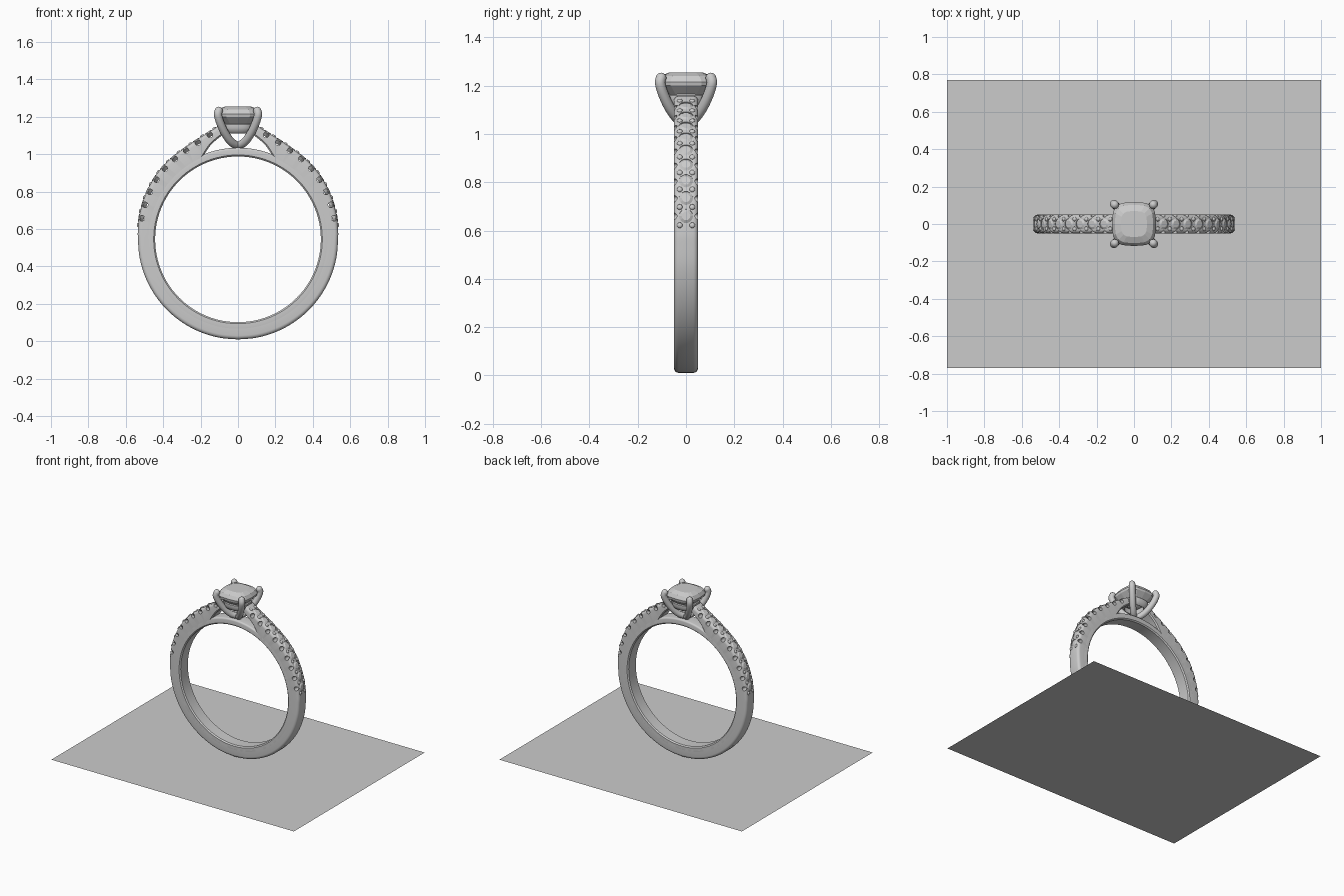
import bpy, bmesh
from math import sin, cos, pi, atan2, radians, copysign
from mathutils import Vector, Matrix

if "Cube" in bpy.data.objects:
    bpy.data.objects.remove(bpy.data.objects["Cube"])

CZ, W = 0.545, 0.05          # ring centre height, half width of the band


def make(name, bm, angle=35):
    bmesh.ops.recalc_face_normals(bm, faces=bm.faces)
    me = bpy.data.meshes.new(name)
    bm.to_mesh(me)
    bm.free()
    ob = bpy.data.objects.new(name, me)
    bpy.context.collection.objects.link(ob)
    if angle:
        smooth(ob, angle)
    return ob


def smooth(ob, angle):
    bpy.ops.object.select_all(action='DESELECT')
    ob.select_set(True)
    bpy.context.view_layer.objects.active = ob
    bpy.ops.object.shade_smooth_by_angle(angle=radians(angle))


def loft(bm, rings, closed=False, caps=True):
    vs = [[bm.verts.new(p) for p in r] for r in rings]
    n = len(vs[0])
    for a, b in zip(vs, vs[1:] + (vs[:1] if closed else [])):
        for i in range(n):
            bm.faces.new((a[i], a[(i + 1) % n], b[(i + 1) % n], b[i]))
    if caps and not closed:
        bm.faces.new(vs[0])
        bm.faces.new(vs[-1])


def section(inner, outer, r=0.02):
    # flat sides, softened inside corners, rounded outside corners
    d = (outer - inner).normalized()
    L = (outer - inner).length
    pts = [(-W, 0.008), (-W + 0.008, 0), (W - 0.008, 0), (W, 0.008)]
    arc = [(W - r + r * cos(k * pi / 8), L - r + r * sin(k * pi / 8)) for k in range(5)]
    pts += arc + [(-y, h) for y, h in reversed(arc)]
    return [inner + d * h + Vector((0, y, 0)) for y, h in pts]


def polar(r, a):
    return Vector((r * cos(a), 0, CZ + r * sin(a)))


def spline(pts, n=6):
    out = []
    for i in range(len(pts) - 1):
        p0, p1, p2, p3 = (pts[max(i - 1, 0)], pts[i], pts[i + 1], pts[min(i + 2, len(pts) - 1)])
        for k in range(n):
            t = k / n
            out.append(0.5 * (2 * p1 + (p2 - p0) * t + (2 * p0 - 5 * p1 + 4 * p2 - p3) * t * t
                              + (3 * p1 - p0 - 3 * p2 + p3) * t ** 3))
    return out + [pts[-1]]


def flip(v):
    return Vector((-v.x, v.y, v.z))


# Ground sheet
bm = bmesh.new()
bm.faces.new([bm.verts.new((x, y, 0)) for x, y in ((-1, -.77), (1, -.77), (1, .77), (-1, .77))])
make("ground_sheet", bm, 0)

# Inner ring, forming the bridge below the head
bm = bmesh.new()
loft(bm, [section(polar(.443, a * pi / 48), polar(.49, a * pi / 48), .012) for a in range(96)], closed=True)
make("inner_ring", bm)

# Band with raised shoulders
shoulder = [(.535, .60), (.526, .68), (.502, .765), (.466, .845), (.415, .92),
            (.35, .985), (.27, 1.045), (.19, 1.098), (.095, 1.157)]
low = [polar(.535, radians(a)) for a in range(-90, 1, 10)]
out_keys = low + [Vector((x, 0, z)) for x, z in shoulder]
in_keys = [polar(.455, atan2(p.z - CZ, p.x)) for p in out_keys[:-2]]
in_keys += [Vector((.148, 0, 1.046)), Vector((.08, 0, 1.105))]
outer, inner = spline(out_keys), spline(in_keys)
right = [section(i, o) for i, o in zip(inner, outer)]
left = [section(flip(i), flip(o)) for i, o in zip(inner, outer)]
bm = bmesh.new()
loft(bm, left[::-1] + right[1:])
band = make("band", bm, 0)


# Evenly spaced places along the shoulder: position and outward direction
def along(dist):
    path = outer[len(low) * 6:]
    for a, b in zip(path, path[1:]):
        s = (b - a).length
        if dist <= s:
            t = (b - a).normalized()
            return a + t * dist, Vector((t.z, 0, -t.x))
        dist -= s
    t = (path[-1] - path[-2]).normalized()
    return path[-1], Vector((t.z, 0, -t.x))


STEP = 0.0765


def places(first, count):
    for k in range(count):
        p, n = along(first + k * STEP)
        for f in (lambda v: v, flip):
            q, m = f(p), f(n)
            yield q, m, Matrix.Translation(q) @ m.to_track_quat('Z', 'Y').to_matrix().to_4x4()


# Scalloped seats cut through the band under every small stone
bm = bmesh.new()
for p, n, m in places(.06, 9):
    across = Matrix.Translation(p - n * .016) @ Matrix.Rotation(pi / 2, 4, 'X')
    bmesh.ops.create_cone(bm, cap_ends=True, segments=16, radius1=.015, radius2=.015, depth=.2, matrix=across)
    bmesh.ops.create_cone(bm, cap_ends=True, segments=20, radius1=.029, radius2=.029, depth=.05,
                          matrix=m @ Matrix.Translation((0, 0, .005)))
cutter = make("seat_cutter", bm, 0)
cutter.hide_render = True
mod = band.modifiers.new("seats", 'BOOLEAN')
mod.operation, mod.object, mod.solver, mod.use_self = 'DIFFERENCE', cutter, 'EXACT', True
bpy.context.view_layer.objects.active = band
bpy.ops.object.modifier_apply(modifier="seats")
bpy.data.objects.remove(cutter)
smooth(band, 35)

# Small faceted stones
bm = bmesh.new()
for p, n, m in places(.06, 9):
    prof = [(.012, -.026), (.031, -.008), (.031, -.005), (.018, .003)]
    loft(bm, [[m @ Vector((r * cos(k * pi / 5), r * sin(k * pi / 5), z)) for k in range(10)] for r, z in prof])
make("small_stones", bm, 0)

# Paired beads holding the small stones
bm = bmesh.new()
for p, n, m in places(.06 - STEP / 2, 10):
    for y in (-.026, .026):
        c = Matrix.Translation((0, y, 0)) @ Matrix.Diagonal((1, 1, .6, 1))
        spot = Matrix.Translation(p + Vector((0, y, 0))) @ n.to_track_quat('Z', 'Y').to_matrix().to_4x4()
        bmesh.ops.create_uvsphere(bm, u_segments=10, v_segments=6, radius=.012,
                                  matrix=spot @ Matrix.Diagonal((1, 1, .6, 1)))
make("beads", bm, 60)


def cushion(half, z, n=16, e=.62):
    ring = []
    for k in range(n):
        c, s = cos(2 * pi * k / n), sin(2 * pi * k / n)
        ring.append(Vector((half * copysign(abs(c) ** e, c), half * copysign(abs(s) ** e, s), z)))
    return ring


# Cushion-cut centre stone
bm = bmesh.new()
loft(bm, [cushion(h, z) for h, z in ((.012, 1.125), (.075, 1.16), (.115, 1.20), (.118, 1.215),
                                     (.103, 1.24), (.07, 1.255))])
make("centre_stone", bm, 0)

# Gallery rail under the stone
bm = bmesh.new()
loft(bm, [cushion(h, z, 48, .75) for h, z in ((.066, 1.112), (.076, 1.118), (.086, 1.14), (.086, 1.16),
                                             (.08, 1.165), (.068, 1.16), (.06, 1.135), (.06, 1.115))], caps=False)
bm.verts.ensure_lookup_table()
v = bm.verts[:]
for k in range(48):                       # close the tube
    j = (k + 1) % 48
    bm.faces.new((v[336 + k], v[336 + j], v[j], v[k]))
make("gallery_rail", bm, 50)

# Four curved claws with rounded tips
claw = spline([Vector(p) for p in ((0, 0, 1.045), (.035, 0, 1.065), (.068, 0, 1.11), (.094, 0, 1.165),
                                   (.107, 0, 1.21), (.103, 0, 1.232))])
bm = bmesh.new()
for sx, sy in ((1, 1), (-1, 1), (-1, -1), (1, -1)):
    path = [Vector((p.x * sx, p.x * sy, p.z)) for p in claw]
    side = Vector((-sy, sx, 0)).normalized()
    rings = []
    for i, p in enumerate(path):
        t = (path[min(i + 1, len(path) - 1)] - path[max(i - 1, 0)]).normalized()
        u = t.cross(side)
        rings.append([p + .022 * (side * cos(k * pi / 6) + u * sin(k * pi / 6)) for k in range(12)])
    loft(bm, rings)
    bmesh.ops.create_uvsphere(bm, u_segments=12, v_segments=8, radius=.022, matrix=Matrix.Translation(path[-1]))
make("claws", bm, 50)
